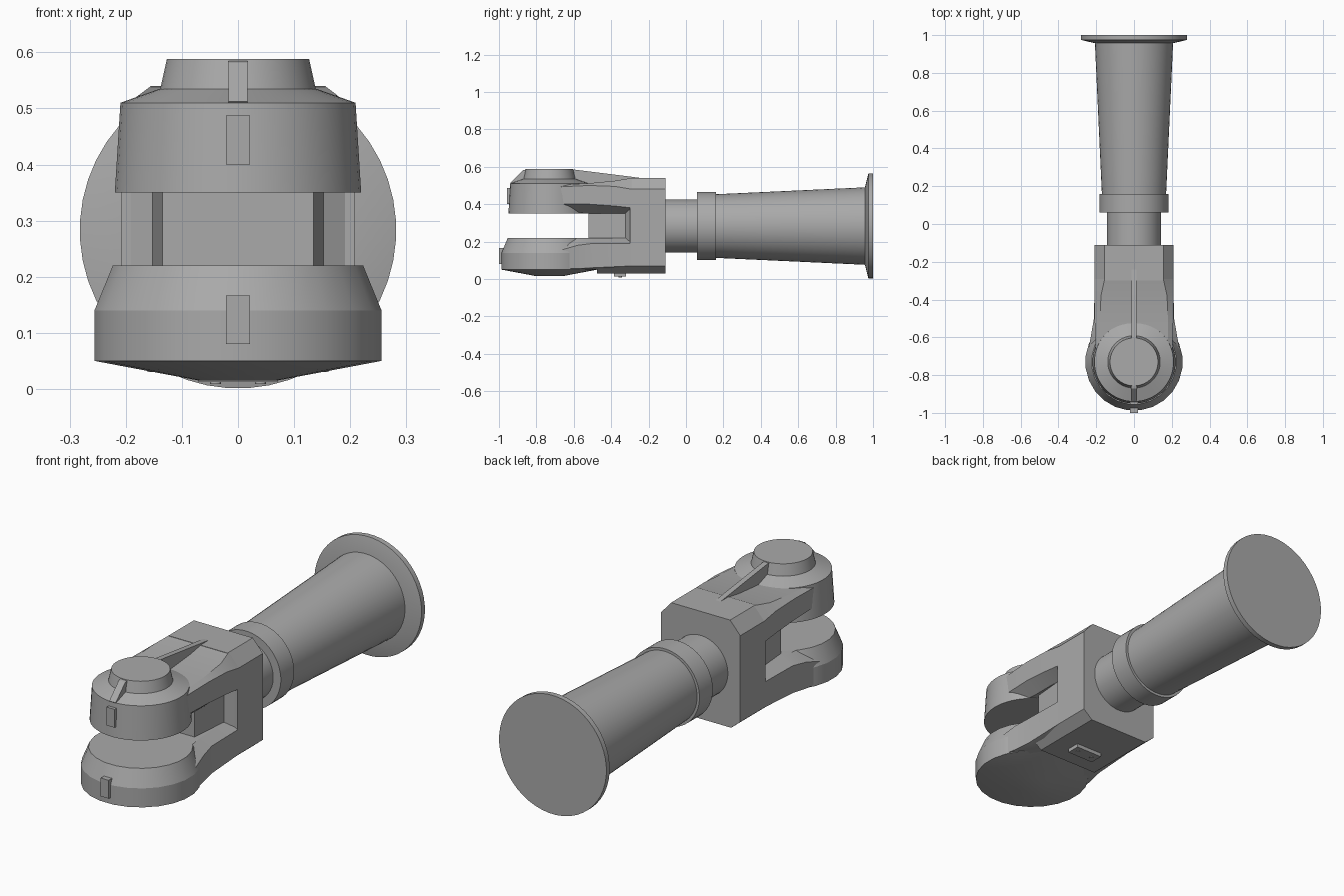
import bpy, bmesh, math
from mathutils import Matrix

old = bpy.data.objects.get("Cube")
if old:
    bpy.data.objects.remove(old, do_unlink=True)

GREY = (0.40, 0.40, 0.40, 1)
metal = bpy.data.materials.new("plain grey")
metal.use_nodes = True
metal.diffuse_color = GREY
metal.node_tree.nodes["Principled BSDF"].inputs["Base Color"].default_value = GREY

PIN_Y = -0.73     # centre of both jaws
AXIS_Z = 0.283    # centre line of the handle


def finish(name, bm, angle=30):
    bmesh.ops.recalc_face_normals(bm, faces=bm.faces)
    mesh = bpy.data.meshes.new(name)
    bm.to_mesh(mesh)
    bm.free()
    mesh.materials.append(metal)
    obj = bpy.data.objects.new(name, mesh)
    bpy.context.collection.objects.link(obj)
    bpy.ops.object.select_all(action="DESELECT")
    obj.select_set(True)
    bpy.context.view_layer.objects.active = obj
    bpy.ops.object.shade_smooth_by_angle(angle=math.radians(angle))
    return obj


def skin(bm, rings):
    """Join equal rings of points into a closed skin."""
    loops = [[bm.verts.new(p) for p in ring] for ring in rings]
    for a, b in zip(loops, loops[1:]):
        for i in range(len(a)):
            j = (i + 1) % len(a)
            bm.faces.new((a[i], a[j], b[j], b[i]))
    bm.faces.new(loops[0])
    bm.faces.new(loops[-1])


def turned(name, profile, sides, matrix, angle=30):
    """Solid of revolution from (radius, height) pairs."""
    bm = bmesh.new()
    turns = [2 * math.pi * (i + 0.5) / sides for i in range(sides)]
    skin(bm, [[(r * math.cos(t), r * math.sin(t), h) for t in turns] for r, h in profile])
    bm.transform(matrix)
    return finish(name, bm, angle)


def loft(name, sections):
    """Body symmetric in x, from (y, half section of (x, z)) pairs."""
    bm = bmesh.new()
    skin(bm, [[(x, y, z) for x, z in half] + [(-x, y, z) for x, z in reversed(half)]
              for y, half in sections])
    return finish(name, bm, 22)


def slab(name, outline, half_width):
    """Side outline of (y, z) points, thickened along x."""
    bm = bmesh.new()
    skin(bm, [[(x, y, z) for y, z in outline] for x in (-half_width, half_width)])
    return finish(name, bm)


def box(name, x, y0, y1, z0, z1):
    return slab(name, [(y0, z0), (y1, z0), (y1, z1), (y0, z1)], x)


# Handle, turned about the long axis
along_y = Matrix.Translation((0, 0, AXIS_Z)) @ Matrix.Rotation(-math.pi / 2, 4, "X")
turned("handle_neck", [(0.143, -0.13), (0.143, 0.08)], 48, along_y)
turned("handle_collar", [(0.183, 0.06), (0.183, 0.16)], 48, along_y)
turned("handle_grip", [(0.17, 0.15), (0.208, 0.97)], 48, along_y)
turned("end_flange", [(0.208, 0.957), (0.282, 0.975), (0.282, 1.0)], 48, along_y)

# Jaws, turned about the pin
upright = Matrix.Translation((0, PIN_Y, 0))
turned("upper_jaw", [(0.22, 0.35), (0.21, 0.51), (0.14, 0.535)], 48, upright, 15)
turned("upper_jaw_cap", [(0.14, 0.53), (0.127, 0.588)], 48, upright)
turned("lower_jaw", [(0.07, 0.015), (0.258, 0.05), (0.258, 0.14), (0.225, 0.22)],
       24, upright, 20)

# Block with chamfered long edges
block = [(0.16, 0.03), (0.208, 0.07), (0.208, 0.48), (0.155, 0.54)]
loft("fork_block", [(-0.11, block), (-0.30, block)])

# Post between the arms, narrowing to the front
loft("centre_post", [(-0.29, [(0.155, 0.2), (0.155, 0.37)]),
                     (-0.52, [(0.135, 0.2), (0.135, 0.37)])])

# Arms running from the block into the jaws
loft("upper_arm", [
    (-0.29, [(0.15, 0.35), (0.208, 0.38), (0.208, 0.48), (0.155, 0.54)]),
    (-0.38, [(0.15, 0.35), (0.208, 0.39), (0.208, 0.495), (0.175, 0.525)]),
    (-0.52, [(0.15, 0.35), (0.208, 0.40), (0.208, 0.50), (0.18, 0.512)]),
    (-0.73, [(0.15, 0.36), (0.2, 0.40), (0.2, 0.49), (0.18, 0.5)])])
loft("lower_arm", [
    (-0.29, [(0.16, 0.05), (0.208, 0.07), (0.208, 0.19), (0.15, 0.22)]),
    (-0.50, [(0.16, 0.05), (0.212, 0.06), (0.212, 0.19), (0.16, 0.22)]),
    (-0.58, [(0.16, 0.045), (0.226, 0.055), (0.226, 0.18), (0.17, 0.22)]),
    (-0.72, [(0.1, 0.03), (0.25, 0.055), (0.25, 0.14), (0.18, 0.21)])])

# Sloped backs of the side windows
for side in (1, -1):
    bm = bmesh.new()
    skin(bm, [[(side * x, y, z) for x, y in ((0.14, -0.29), (0.208, -0.29), (0.14, -0.33))]
              for z in (0.2, 0.38)])
    finish("left_window_back" if side > 0 else "right_window_back", bm)

# Base slab and its screw plate
base = [(0.16, 0.03), (0.208, 0.07)]
loft("base_slab", [(-0.28, base), (-0.475, base)])
box("screw_plate", 0.07, -0.385, -0.32, 0.012, 0.035)
for i, x in enumerate((-0.04, 0.04)):
    turned(f"screw_{i + 1}", [(0.01, 0.009), (0.01, 0.014)], 12,
           Matrix.Translation((x, -0.352, 0)))

# Ribs on the upper jaw
slab("back_rib", [(-0.62, 0.5), (-0.62, 0.586), (-0.59, 0.584), (-0.24, 0.54), (-0.3, 0.5)], 0.013)
slab("front_rib", [(-0.85, 0.5), (-0.85, 0.586), (-0.87, 0.582), (-0.942, 0.512), (-0.93, 0.5)], 0.017)

# Alignment tabs on the jaw fronts
box("upper_tab", 0.021, -0.956, -0.92, 0.40, 0.487)
box("lower_tab", 0.021, -1.0, -0.94, 0.08, 0.167)
